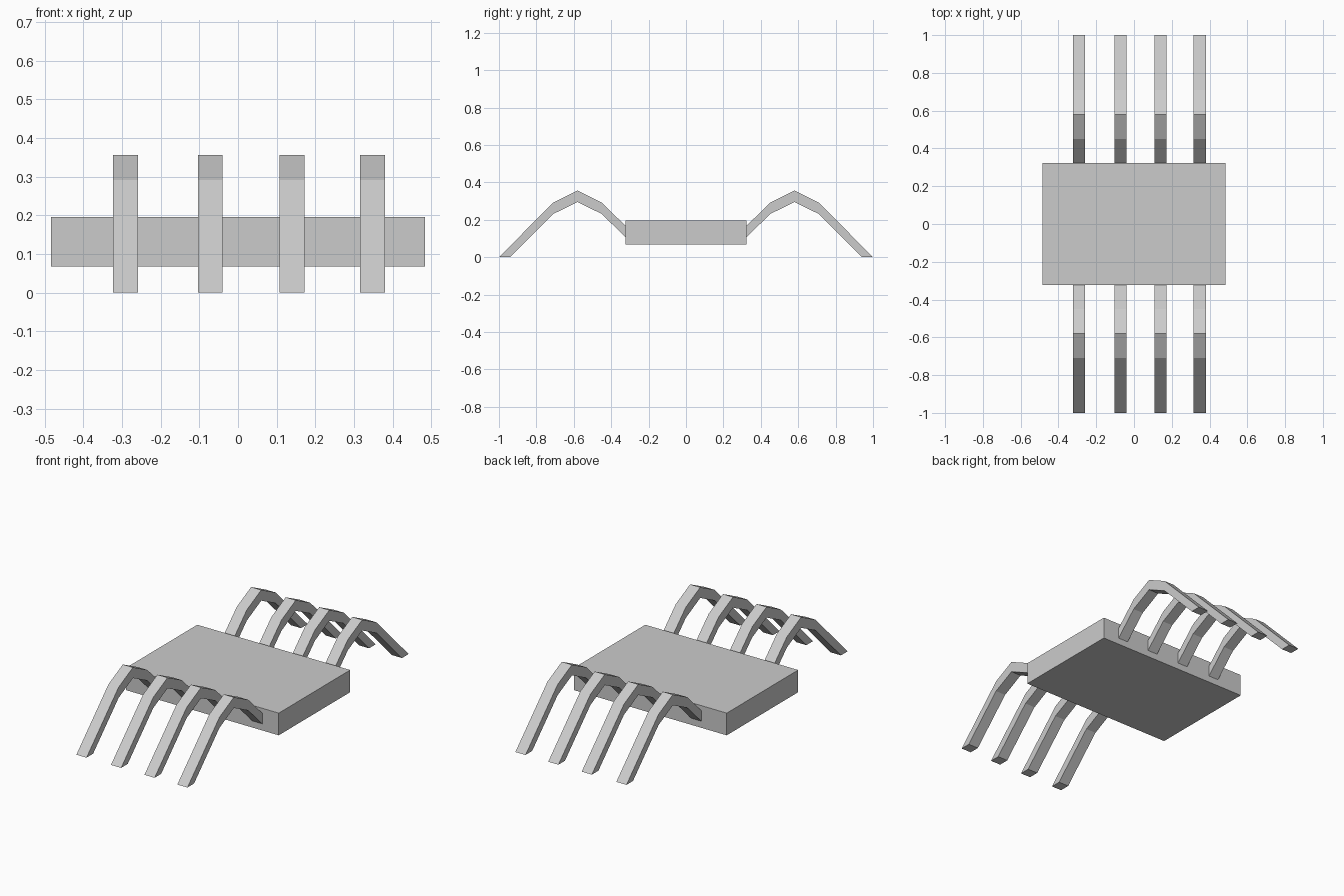
import bpy, bmesh

if "Cube" in bpy.data.objects:
    bpy.data.objects.remove(bpy.data.objects["Cube"])

BODY = (0.484, 0.323)          # half width, half depth
BODY_Z = (0.068, 0.195)
LEG_X = (-0.291, -0.072, 0.140, 0.348)
LEG_W = 0.064

# Side profile of one bent leg as (y, z), body end to foot and back
LEG = [(0.323, 0.167), (0.450, 0.292), (0.580, 0.356), (0.710, 0.292), (1.0, 0.0),
       (0.940, 0.0), (0.710, 0.231), (0.580, 0.295), (0.450, 0.231), (0.323, 0.106)]


def extrude(name, points, offset):
    """Fill a polygon and extrude it into a closed solid."""
    bm = bmesh.new()
    face = bm.faces.new([bm.verts.new(p) for p in points])
    out = bmesh.ops.extrude_face_region(bm, geom=[face], use_keep_orig=True)
    moved = [v for v in out["geom"] if isinstance(v, bmesh.types.BMVert)]
    bmesh.ops.translate(bm, verts=moved, vec=offset)
    bmesh.ops.recalc_face_normals(bm, faces=bm.faces)
    mesh = bpy.data.meshes.new(name)
    bm.to_mesh(mesh)
    bm.free()
    obj = bpy.data.objects.new(name, mesh)
    bpy.context.collection.objects.link(obj)
    return obj


# Flat rectangular body
w, d = BODY
extrude("body", [(sx * w, sy * d, BODY_Z[0]) for sx, sy in ((-1, -1), (1, -1), (1, 1), (-1, 1))],
        (0, 0, BODY_Z[1] - BODY_Z[0]))

# Four legs on the front and four on the back
for side, label in ((-1, "front"), (1, "back")):
    for i, x in enumerate(LEG_X, 1):
        extrude(f"{label}_leg_{i}", [(x - LEG_W / 2, side * y, z) for y, z in LEG], (LEG_W, 0, 0))
